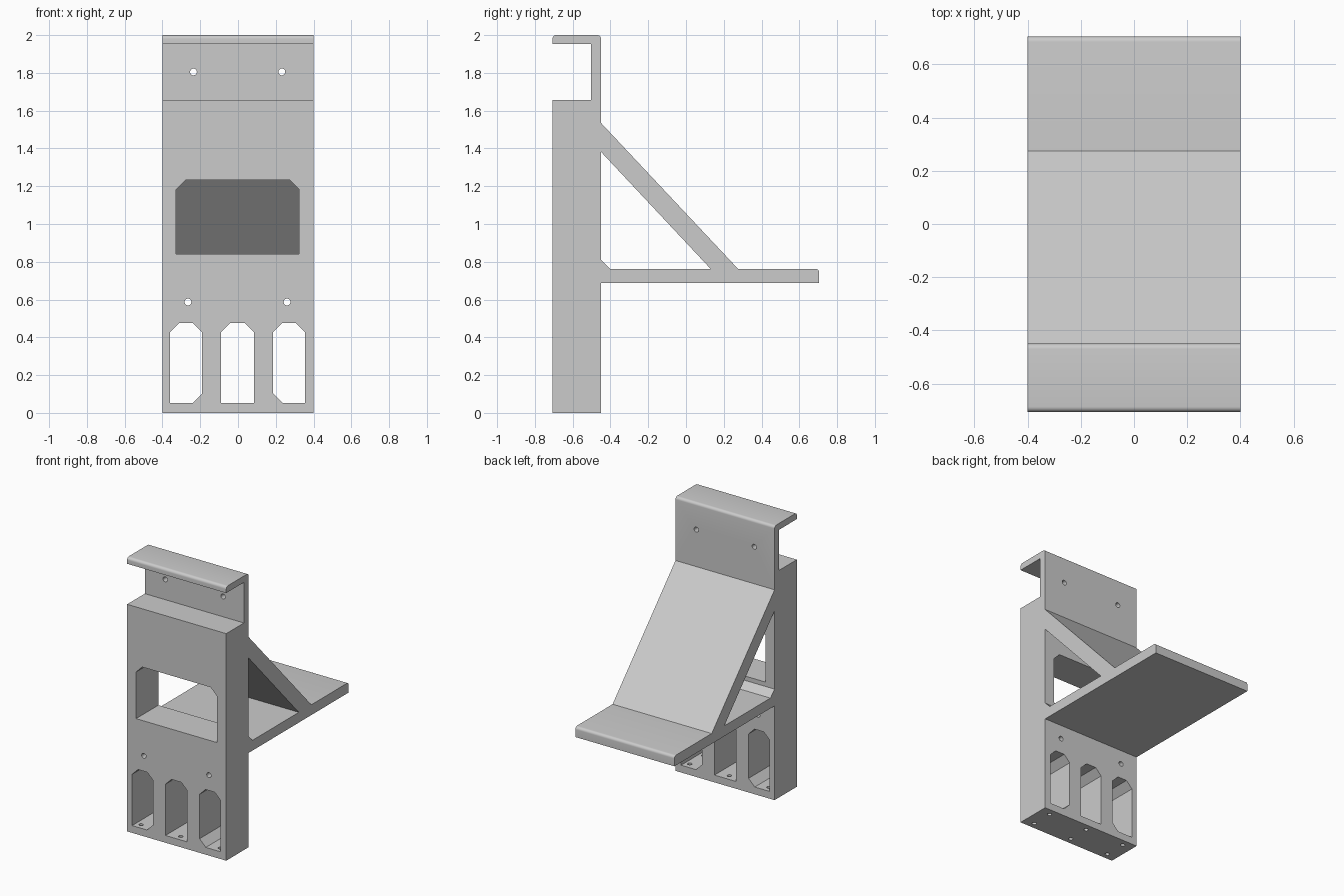
import bpy, bmesh, math
from mathutils import Vector

cube = bpy.data.objects.get("Cube")
if cube:
    bpy.data.objects.remove(cube, do_unlink=True)

grey = bpy.data.materials.new("light_grey")
grey.use_nodes = True
colour = (0.6, 0.6, 0.6, 1)
grey.diffuse_color = colour
grey.node_tree.nodes["Principled BSDF"].inputs["Base Color"].default_value = colour


def prism(name, points, direction):
    """Solid made by sweeping a closed outline along a vector."""
    bm = bmesh.new()
    face = bm.faces.new([bm.verts.new(p) for p in points])
    swept = bmesh.ops.extrude_face_region(bm, geom=[face])["geom"]
    bmesh.ops.translate(bm, vec=direction,
                        verts=[v for v in swept if isinstance(v, bmesh.types.BMVert)])
    bmesh.ops.recalc_face_normals(bm, faces=bm.faces)
    mesh = bpy.data.meshes.new(name)
    bm.to_mesh(mesh)
    bm.free()
    mesh.materials.append(grey)
    obj = bpy.data.objects.new(name, mesh)
    bpy.context.collection.objects.link(obj)
    return obj


def side_prism(name, outline, half):
    return prism(name, [(-half, y, z) for y, z in outline], Vector((2 * half, 0, 0)))


def fillet(cy, cz, start, r=0.02, steps=6):
    """Quarter round that runs counter-clockwise from a start angle in degrees."""
    angles = [math.radians(start + 90 * i / steps) for i in range(steps + 1)]
    return [(cy + r * math.cos(a), cz + r * math.sin(a)) for a in angles]


def circle(r, n=24):
    return [(r * math.cos(math.tau * i / n), r * math.sin(math.tau * i / n)) for i in range(n)]


# Side profile: panel, hooked top, brace and shelf
FRONT, BACK, TIP = -0.707, -0.45, 0.705
outline = [(FRONT, 0), (BACK, 0), (BACK, 0.688), (TIP, 0.688)]
outline += fillet(TIP - 0.02, 0.743, 0)
outline += [(0.275, 0.763), (BACK, 1.535)]
outline += fillet(BACK - 0.02, 1.98, 0) + fillet(FRONT + 0.02, 1.98, 90)
outline += [(FRONT, 1.953), (-0.503, 1.953), (-0.503, 1.657), (FRONT, 1.657)]
bracket = side_prism("shelf_bracket", outline, 0.4)

# Triangular opening under the brace
cutters = [side_prism("brace_opening",
                      [(BACK, 0.81), (-0.402, 0.763), (0.13, 0.763), (BACK, 1.382)], 0.5)]


def panel_cut(name, points):
    cutters.append(prism(name, [(x, -0.8, z) for x, z in points], Vector((0, 0.4, 0))))


def chamfered(x0, x1, z0, z1, c, low_left=0, low_right=0):
    pts = [(x0, z0 + low_left), (x0, z1 - c), (x0 + c, z1), (x1 - c, z1),
           (x1, z1 - c), (x1, z0 + low_right)]
    if low_right:
        pts.append((x1 - low_right, z0))
    else:
        pts[-1] = (x1, z0)
    if low_left:
        pts.append((x0 + low_left, z0))
    return pts


# Window and three tall slots through the panel
panel_cut("window", chamfered(-0.328, 0.324, 0.842, 1.232, 0.05))
panel_cut("slot_right", chamfered(-0.36, -0.19, 0.053, 0.475, 0.048, low_right=0.05))
panel_cut("slot_middle", chamfered(-0.09, 0.085, 0.053, 0.475, 0.048))
panel_cut("slot_left", chamfered(0.185, 0.355, 0.053, 0.475, 0.048, low_left=0.05))

# Screw holes through the panel
for x, z in [(-0.236, 1.805), (0.232, 1.805), (-0.265, 0.587), (0.26, 0.587)]:
    panel_cut("screw_hole", [(x + a, z + b) for a, b in circle(0.018)])

# Screw holes through the floor of each slot
for x in (-0.32, 0, 0.32):
    for y in (-0.66, -0.5):
        cutters.append(prism("floor_hole", [(x + a, y + b, -0.1) for a, b in circle(0.015)],
                             Vector((0, 0, 0.2))))

# Apply the cuts, then drop the cutters
bpy.context.view_layer.objects.active = bracket
for cutter in cutters:
    mod = bracket.modifiers.new("cut", "BOOLEAN")
    mod.operation, mod.solver, mod.object = "DIFFERENCE", "EXACT", cutter
    bpy.ops.object.modifier_apply(modifier=mod.name)
for cutter in cutters:
    bpy.data.objects.remove(cutter, do_unlink=True)

bpy.ops.object.select_all(action="DESELECT")
bracket.select_set(True)
bpy.ops.object.shade_smooth_by_angle(angle=math.radians(30))
